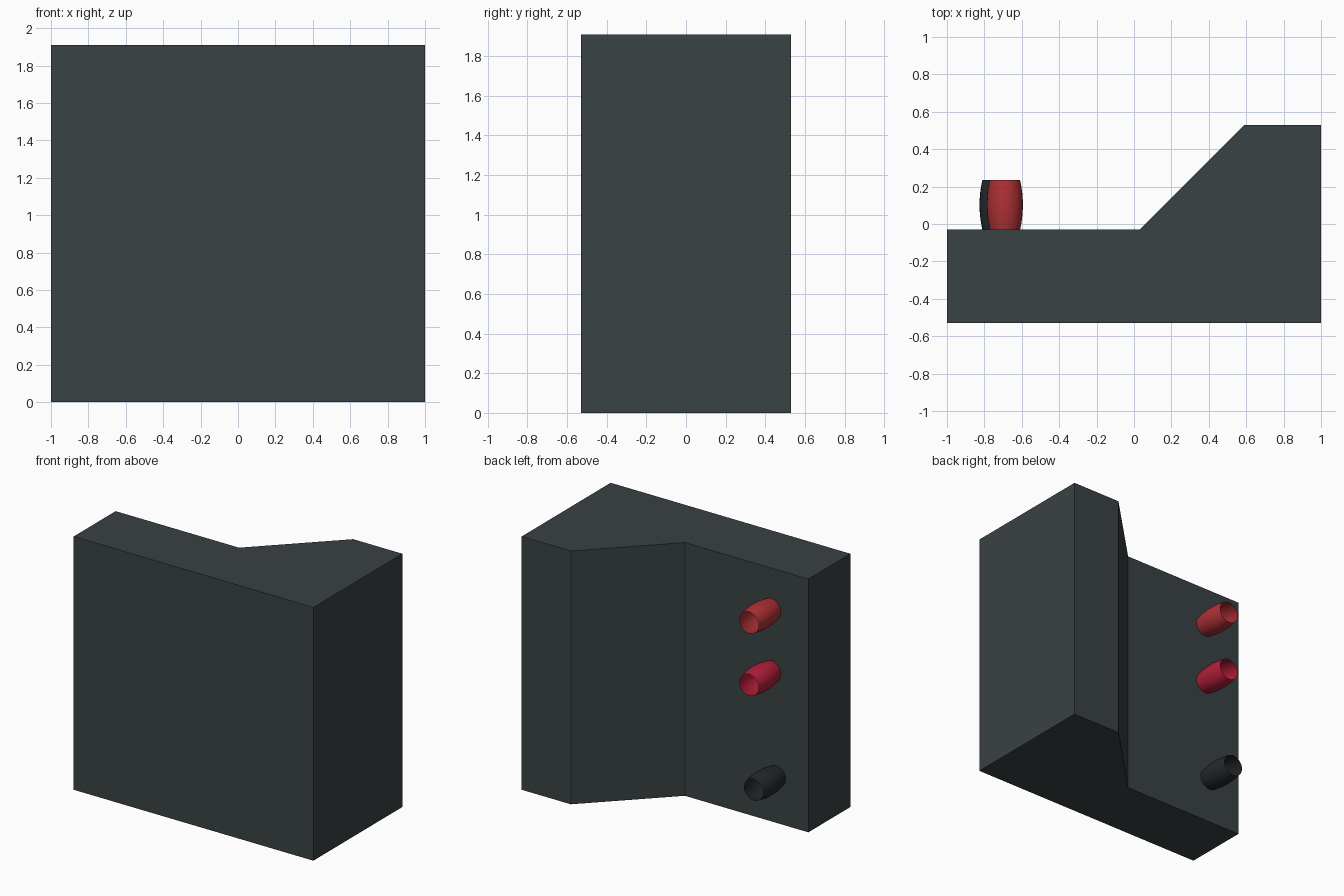
import bpy, bmesh, math

if "Cube" in bpy.data.objects:
    bpy.data.objects.remove(bpy.data.objects["Cube"])

def material(name, rgb):
    m = bpy.data.materials.new(name)
    m.diffuse_color = (*rgb, 1)
    m.use_nodes = True
    m.node_tree.nodes["Principled BSDF"].inputs["Base Color"].default_value = m.diffuse_color
    return m

def make_object(name, bm, mat):
    bmesh.ops.recalc_face_normals(bm, faces=bm.faces[:])
    mesh = bpy.data.meshes.new(name)
    bm.to_mesh(mesh)
    bm.free()
    mesh.materials.append(mat)
    obj = bpy.data.objects.new(name, mesh)
    bpy.context.collection.objects.link(obj)
    return obj

# Housing: plan outline extruded straight up
HEIGHT = 1.91
outline = [(-1, -0.53), (1, -0.53), (1, 0.53), (0.59, 0.53), (0.03, -0.03), (-1, -0.03)]
bm = bmesh.new()
base = bm.faces.new([bm.verts.new((x, y, 0)) for x, y in outline])
top = bmesh.ops.extrude_face_region(bm, geom=[base], use_keep_orig=True)
bmesh.ops.translate(bm, vec=(0, 0, HEIGHT),
                    verts=[v for v in top["geom"] if isinstance(v, bmesh.types.BMVert)])
make_object("housing", bm, material("dark_grey", (0.042, 0.054, 0.057)))

# Sockets: open barrel-shaped sleeves on the back wall
def socket(name, x, z, mat, sides=32, rings=8):
    y0, y1, r_end, r_mid = -0.03, 0.235, 0.081, 0.096
    bm = bmesh.new()
    loops = []
    for i in range(rings + 1):
        t = i / rings
        r = r_end + (r_mid - r_end) * (1 - (2 * t - 1) ** 2)
        loops.append([bm.verts.new((x + r * math.cos(a), y0 + t * (y1 - y0), z + r * math.sin(a)))
                      for a in (math.tau * k / sides for k in range(sides))])
    for a, b in zip(loops, loops[1:]):
        for k in range(sides):
            n = (k + 1) % sides
            f = bm.faces.new((a[k], a[n], b[n], b[k]))
            f.smooth = True
    make_object(name, bm, mat)

socket("upper_socket", -0.69, 1.60, material("red", (0.42, 0.03, 0.035)))
socket("middle_socket", -0.69, 1.13, material("crimson", (0.46, 0.013, 0.04)))
socket("lower_socket", -0.73, 0.35, material("black", (0.018, 0.021, 0.023)))
